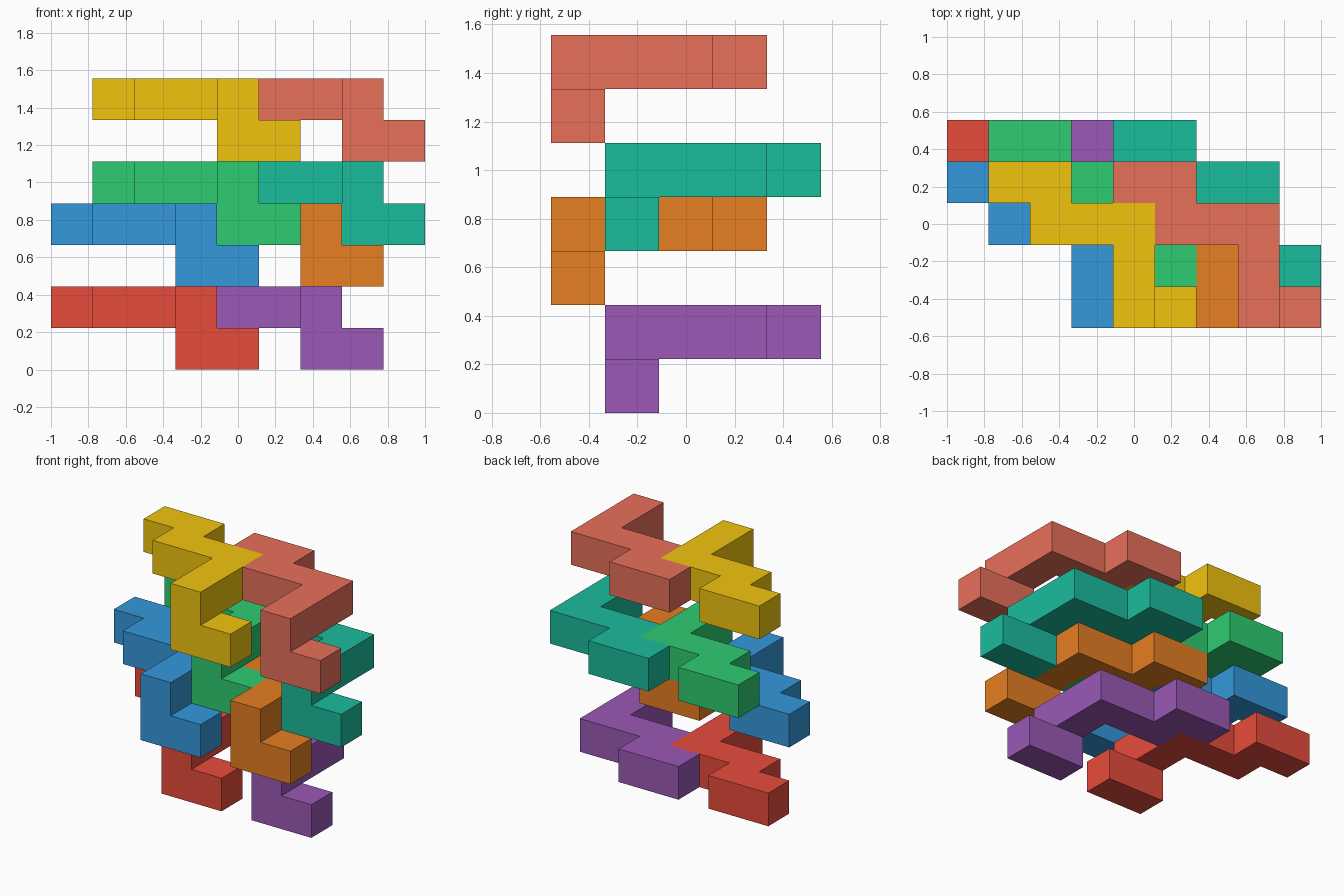
import bpy, bmesh
from mathutils import Vector

if "Cube" in bpy.data.objects:
    bpy.data.objects.remove(bpy.data.objects["Cube"])

U = 2 / 9  # edge of one cube cell

# One nine-cell piece: zigzag upper layer, short foot below its front end
CELLS = {(1, 3, 1), (2, 3, 1), (2, 2, 1), (3, 2, 1), (4, 2, 1),
         (4, 1, 1), (4, 0, 1), (4, 0, 0), (5, 0, 0)}

# Piece name, cell offset (x, y, z), colour
PIECES = [
    ("red_piece",    (-1, 1, 0), "E74C3C"),
    ("purple_piece", (2, 1, 0),  "9B59B6"),
    ("blue_piece",   (-1, 0, 2), "3498DB"),
    ("orange_piece", (2, 0, 2),  "E67E22"),
    ("green_piece",  (0, 1, 3),  "2ECC71"),
    ("teal_piece",   (3, 1, 3),  "1ABC9C"),
    ("yellow_piece", (0, 0, 5),  "F1C40F"),
    ("coral_piece",  (3, 0, 5),  "E8705A"),
]


def linear(hex_code):
    rgb = [int(hex_code[i:i + 2], 16) / 255 for i in (0, 2, 4)]
    return [((c + 0.055) / 1.055) ** 2.4 for c in rgb] + [1]


def piece_mesh(name):
    bm = bmesh.new()
    for cell in CELLS:
        centre = Vector(cell) + Vector((0.5, 0.5, 0.5))
        for axis in range(3):
            for sign in (-1, 1):
                n = Vector((0, 0, 0))
                n[axis] = sign
                # skip walls shared by two cells
                if tuple(int(c + d) for c, d in zip(cell, n)) in CELLS:
                    continue
                a = Vector((0, 0, 0))
                a[(axis + 1) % 3] = 0.5
                b = n.cross(a)
                mid = centre + n / 2
                bm.faces.new([bm.verts.new((mid + s * a + t * b) * U)
                              for s, t in ((-1, -1), (1, -1), (1, 1), (-1, 1))])
    # weld, then merge coplanar squares into clean flat faces
    bmesh.ops.remove_doubles(bm, verts=bm.verts, dist=0.001)
    bmesh.ops.dissolve_limit(bm, angle_limit=0.01, verts=bm.verts, edges=bm.edges)
    bmesh.ops.recalc_face_normals(bm, faces=bm.faces)
    mesh = bpy.data.meshes.new(name)
    bm.to_mesh(mesh)
    bm.free()
    return mesh


# Stack of four interlocking pairs
for name, (i, j, k), colour in PIECES:
    obj = bpy.data.objects.new(name, piece_mesh(name))
    obj.location = ((i - 4.5) * U, (j - 2.5) * U, k * U)
    mat = bpy.data.materials.new(name + "_colour")
    mat.diffuse_color = linear(colour)
    mat.use_nodes = True
    mat.node_tree.nodes["Principled BSDF"].inputs["Base Color"].default_value = mat.diffuse_color
    obj.data.materials.append(mat)
    bpy.context.collection.objects.link(obj)
